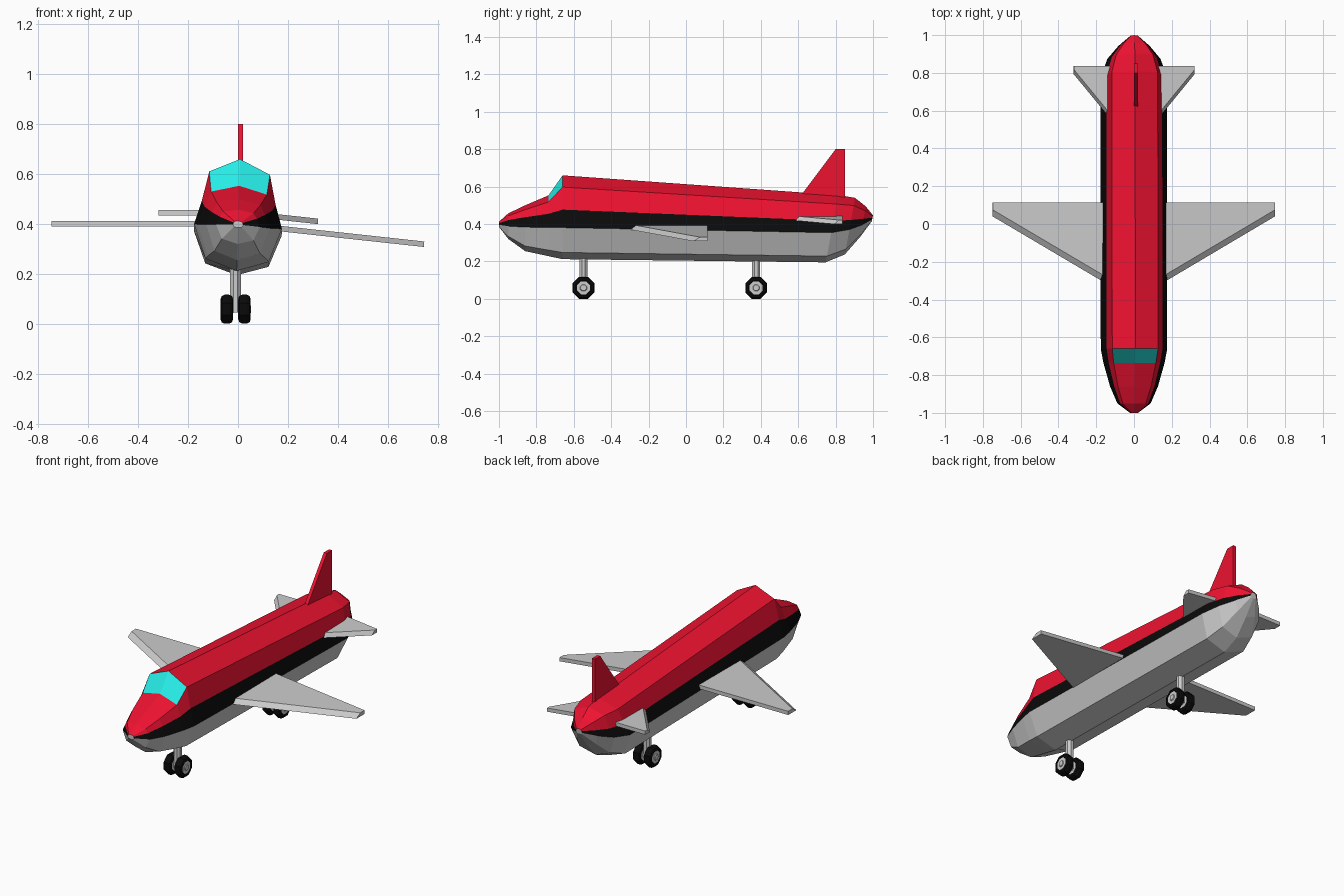
import bpy, bmesh, math

if "Cube" in bpy.data.objects:
    bpy.data.objects.remove(bpy.data.objects["Cube"])

def colour(name, r, g, b):
    m = bpy.data.materials.new(name)
    m.diffuse_color = (r, g, b, 1)
    m.use_nodes = True
    m.node_tree.nodes["Principled BSDF"].inputs["Base Color"].default_value = m.diffuse_color
    return m

RED = colour("red", 0.85, 0.006, 0.03)
BLACK = colour("black", 0.003, 0.003, 0.003)
CYAN = colour("cyan", 0.02, 0.85, 0.8)

def finish(name, bm, *mats):
    bmesh.ops.recalc_face_normals(bm, faces=bm.faces)
    mesh = bpy.data.meshes.new(name)
    bm.to_mesh(mesh)
    bm.free()
    for m in mats:
        mesh.materials.append(m)
    ob = bpy.data.objects.new(name, mesh)
    bpy.context.collection.objects.link(ob)
    return ob

def roll(x, y, z):
    # the whole craft banks slightly towards +x
    return (x + 0.03 * (z - 0.39), y, z - 0.055 * x)

def loft(bm, rings, pick=lambda i, j: 0, closed_ends=True):
    rows = [[bm.verts.new(p) for p in ring] for ring in rings]
    n = len(rows[0])
    for i in range(len(rows) - 1):
        for j in range(n):
            k = (j + 1) % n
            f = bm.faces.new((rows[i][j], rows[i][k], rows[i + 1][k], rows[i + 1][j]))
            f.material_index = pick(i, j)
    if closed_ends:
        bm.faces.new(rows[0])
        bm.faces.new(rows[-1])

# Fuselage: y, width factor, top, stripe top, stripe bottom, belly
STATIONS = [
    (-1.0, .12, .412, .405, .397, .385),
    (-.95, .50, .457, .425, .393, .32),
    (-.86, .72, .50, .442, .39, .255),
    (-.735, .92, .553, .462, .39, .228),
    (-.66, 1, .66, .485, .39, .212),
    (.81, 1, .555, .425, .363, .195),
    (.905, .80, .54, .428, .378, .237),
    (.97, .47, .495, .432, .40, .33),
    (1.018, .12, .447, .435, .425, .415),
]

def section(y, w, top, stripe, belt, belly):
    w *= 0.176
    shoulder = stripe + 0.68 * (top - stripe)
    low = belt - 0.76 * (belt - belly)
    half = [(0, top), (.69 * w, shoulder), (.84 * w, stripe),
            (w, belt), (.72 * w, low), (0, belly)]
    pts = half + [(-x, z) for x, z in half[-2:0:-1]]
    lean = 0.18 if y > 0 else 0
    return [roll(x, y - lean * (0.55 - z), z) for x, z in pts]

def hull_paint(i, j):
    band = min(j, 9 - j)
    if band == 0 and i == 3:
        return 3                      # windscreen
    return (1, 1, 2, 0, 0)[band]

bm = bmesh.new()
loft(bm, [section(*s) for s in STATIONS], hull_paint)
finish("fuselage", bm, None, RED, BLACK, CYAN)

# Wings and tailplanes: tapered slabs with a slanted leading edge
def wing(name, side, root, tip, trail, slant, thick=0.011):
    def end(x, y, z):
        pts = [(y, z - thick), (trail, z - thick), (trail, z + thick), (y + slant, z + thick)]
        return [roll(side * x, py, pz) for py, pz in pts]
    bm = bmesh.new()
    loft(bm, [end(*root), end(*tip)])
    finish(name, bm)

for label, side in (("left", -1), ("right", 1)):
    wing(label + "_wing", side, (.11, -.337, .394), (.747, .04, .360), .115, .035)
    wing(label + "_tailplane", side, (.10, .525, .440), (.32, .793, .428), .837, .025)

# Tail fin
bm = bmesh.new()
fin = [(.58, .50), (.62, .56), (.80, .80), (.85, .80), (.85, .50)]
loft(bm, [[(x, y, z) for y, z in fin] for x in (0.0, 0.02)])
finish("tail_fin", bm, RED)

# Landing gear
def lathe(name, profile, centre, *mats):
    bm = bmesh.new()
    cx, cy, cz = centre
    rings = []
    for x, r in profile:
        a = [math.radians(22.5 + 45 * k) for k in range(8)]
        rings.append([(cx + x, cy + r * math.cos(t), cz + r * math.sin(t)) for t in a])
    loft(bm, rings)
    return finish(name, bm, *mats)

TYRE = [(-.018, .034), (-.025, .045), (-.020, .057), (-.009, .063),
        (.009, .063), (.020, .057), (.025, .045), (.018, .034)]
HUB = [(-.026, .010), (-.026, .016), (-.021, .019), (-.021, .037),
       (.021, .037), (.021, .019), (.026, .016), (.026, .010)]

for label, y in (("front", -.548), ("rear", .375)):
    bm = bmesh.new()
    rings = [[(-.01 + .023 * math.cos(math.radians(22.5 + 45 * k)),
               y + .023 * math.sin(math.radians(22.5 + 45 * k)), z) for k in range(8)]
             for z in (.045, .24)]
    loft(bm, rings)
    finish(label + "_strut", bm)
    lathe(label + "_axle", [(-.04, .012), (.04, .012)], (-.01, y, .0585))
    for side, x in (("left", -.045), ("right", .026)):
        lathe(f"{label}_{side}_tyre", TYRE, (x, y, .0585), BLACK)
        lathe(f"{label}_{side}_hub", HUB, (x, y, .0585))
